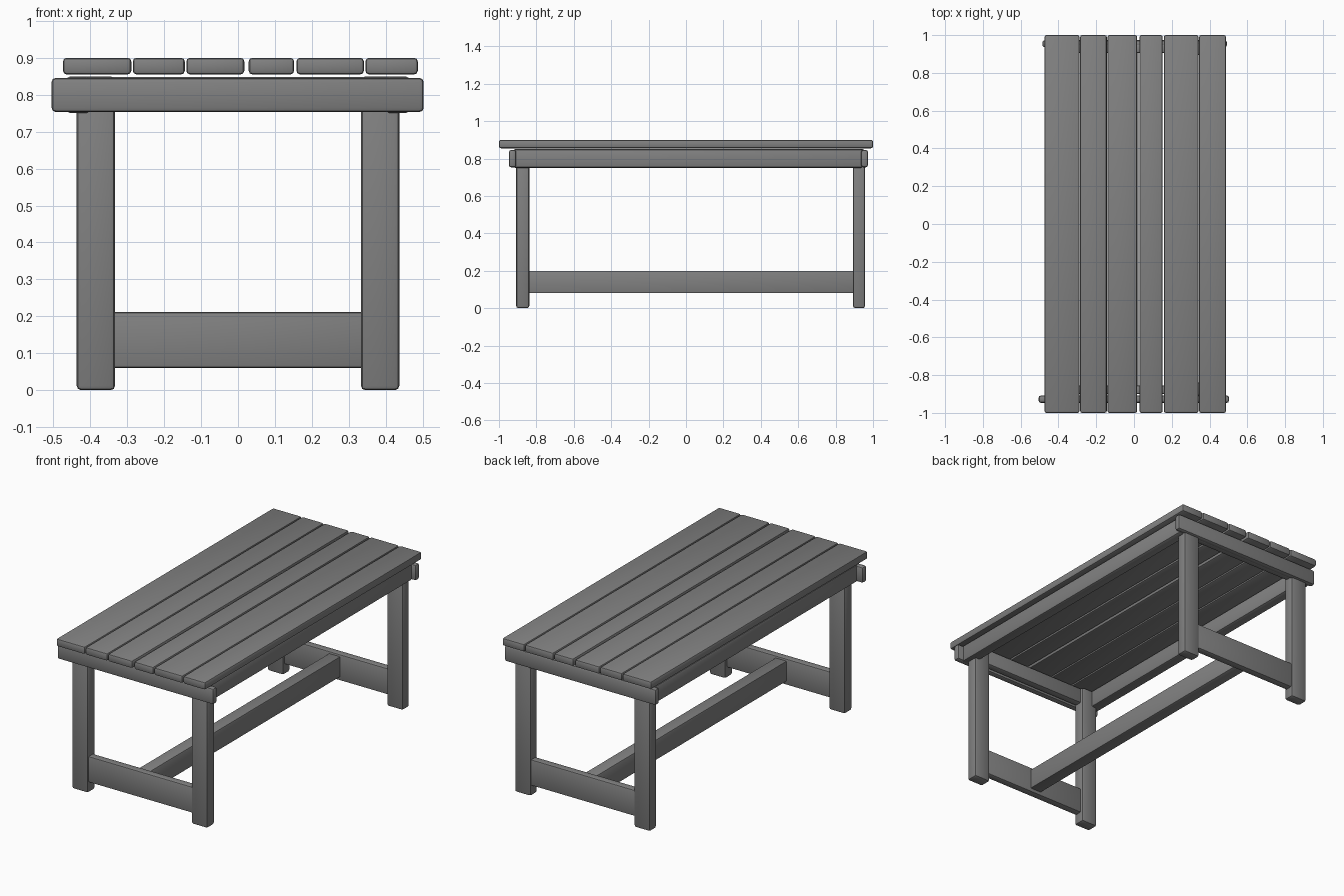
import bpy

if "Cube" in bpy.data.objects:
    bpy.data.objects.remove(bpy.data.objects["Cube"])

grey = bpy.data.materials.new("weathered_grey")
grey.diffuse_color = (0.22, 0.22, 0.22, 1)
grey.use_nodes = True
grey.node_tree.nodes["Principled BSDF"].inputs["Base Color"].default_value = grey.diffuse_color


def board(name, x, y, z, bevel=0.012):
    """Rounded timber filling the given (min, max) ranges."""
    bpy.ops.mesh.primitive_cube_add(size=1, location=[sum(r) / 2 for r in (x, y, z)])
    ob = bpy.context.object
    ob.name = name
    ob.scale = [r[1] - r[0] for r in (x, y, z)]
    bpy.ops.object.transform_apply(location=False, rotation=False, scale=True)
    ob.data.materials.append(grey)
    mod = ob.modifiers.new("rounded_edges", 'BEVEL')
    mod.width = bevel
    mod.segments = 2
    bpy.ops.object.modifier_apply(modifier=mod.name)
    bpy.ops.object.shade_smooth_by_angle()


# table top planks of uneven width
planks = [(-0.474, -0.289), (-0.285, -0.144), (-0.140, 0.017),
          (0.029, 0.152), (0.158, 0.341), (0.345, 0.487)]
for i, x in enumerate(planks):
    board(f"top_plank_{i + 1}", x, (-1, 1), (0.855, 0.90), 0.01)

# end aprons
board("front_apron", (-0.505, 0.503), (-0.947, -0.908), (0.753, 0.846))
board("back_apron", (-0.485, 0.492), (0.936, 0.973), (0.753, 0.846))

# side aprons and legs, both sides
for side, s in (("left", -1), ("right", 1)):
    board(f"{side}_apron", sorted((s * 0.40, s * 0.465)), (-0.925, 0.945), (0.75, 0.85))
    for end, y in (("front", (-0.908, -0.838)), ("back", (0.893, 0.957))):
        board(f"{end}_{side}_leg", sorted((s * 0.333, s * 0.437)), y, (0, 0.85))

# cross rails between the legs, low and high
for end, y in (("front", (-0.90, -0.855)), ("back", (0.905, 0.95))):
    board(f"{end}_low_rail", (-0.345, 0.345), y, (0.06, 0.212), 0.008)
    board(f"{end}_high_rail", (-0.345, 0.345), y, (0.757, 0.848), 0.008)

# long stretcher
board("long_stretcher", (-0.05, 0.025), (-0.87, 0.92), (0.08, 0.20), 0.008)
